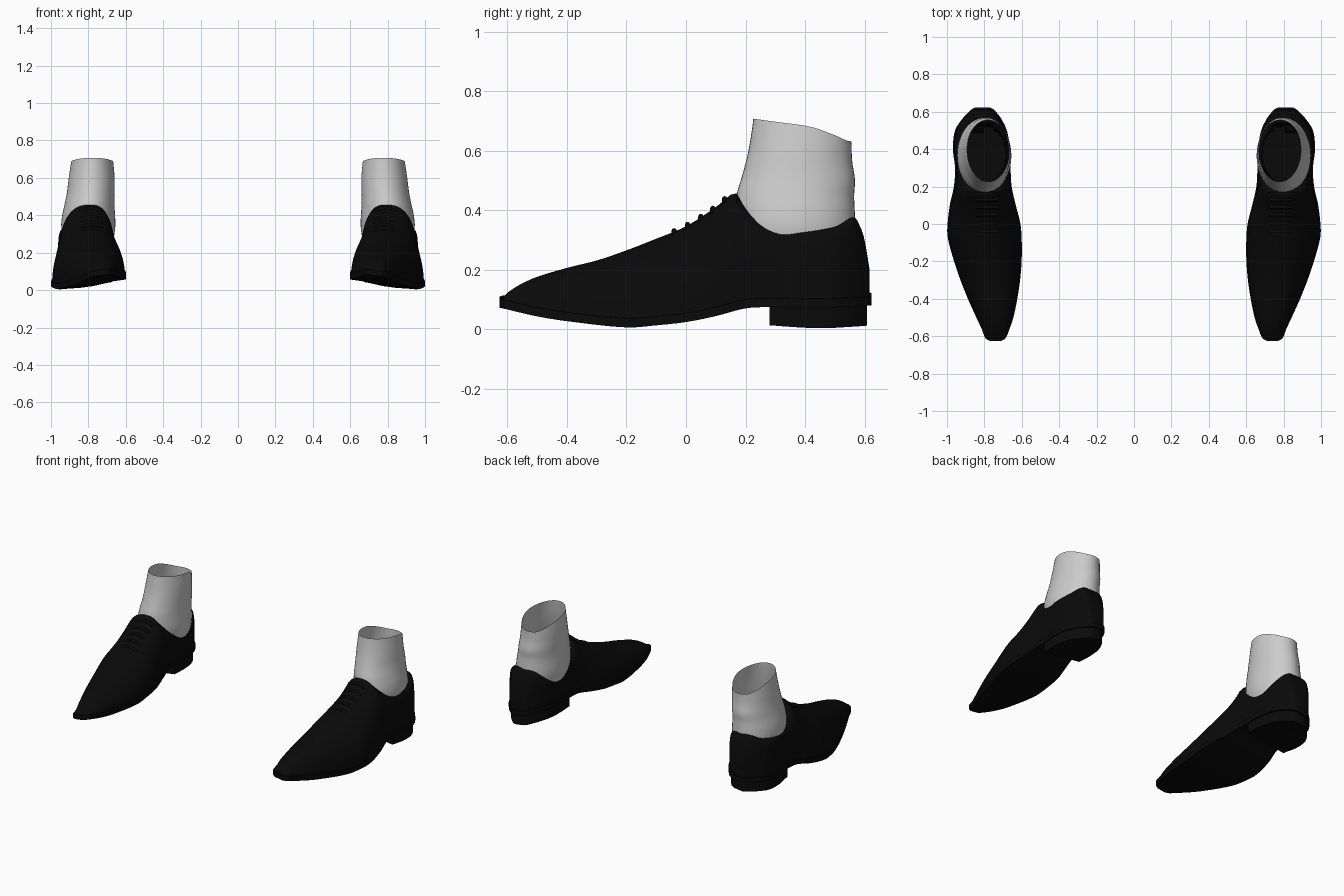
import bpy, bmesh, math

if "Cube" in bpy.data.objects:
    bpy.data.objects.remove(bpy.data.objects["Cube"])

def material(name, c):
    m = bpy.data.materials.new(name)
    m.diffuse_color = (*c, 1)
    m.use_nodes = True
    m.node_tree.nodes["Principled BSDF"].inputs["Base Color"].default_value = m.diffuse_color
    return m

black = material("black leather", (0.003, 0.003, 0.003))
grey = material("light grey sock", (0.6, 0.6, 0.6))

def curve(*pts):
    """Smooth interpolation through (position, value) points."""
    def slope(i):
        a, b = pts[max(i - 1, 0)], pts[min(i + 1, len(pts) - 1)]
        return (b[1] - a[1]) / (b[0] - a[0])
    def f(y):
        y = min(max(y, pts[0][0]), pts[-1][0])
        i = max(k for k in range(len(pts) - 1) if pts[k][0] <= y)
        (a, p), (b, q) = pts[i], pts[i + 1]
        h = b - a
        t = (y - a) / h
        return (p * (1 + 2 * t) * (1 - t) ** 2 + slope(i) * h * t * (1 - t) ** 2
                + q * t * t * (3 - 2 * t) + slope(i + 1) * h * t * t * (t - 1))
    return f

# shoe plan outline, sole line, top line, crown position and section squareness along y
inner = curve((-.625, .71), (-.612, .688), (-.56, .665), (-.5, .645), (-.4, .624), (-.3, .609), (-.2, .601),
              (-.1, .6), (0, .607), (.1, .632), (.2, .654), (.3, .66), (.4, .662), (.5, .68), (.56, .708),
              (.6, .738), (.617, .757), (.626, .78))
outer = curve((-.625, .77), (-.612, .793), (-.56, .815), (-.5, .843), (-.4, .888), (-.3, .928), (-.2, .962),
              (-.1, .99), (-.04, .999), (.1, .985), (.2, .963), (.3, .957), (.4, .968), (.5, .957), (.56, .92),
              (.6, .882), (.617, .862), (.626, .84))
under = curve((-.625, .072), (-.5, .043), (-.4, .027), (-.2, .006), (-.1, .013), (0, .024), (.1, .044),
              (.2, .07), (.28, .074), (.45, .072), (.626, .08))
top = curve((-.625, .088), (-.612, .11), (-.59, .13), (-.55, .154), (-.5, .176), (-.4, .206), (-.3, .231),
            (-.2, .265), (-.1, .304), (0, .346), (.1, .41), (.163, .459), (.18, .443), (.2, .416), (.25, .37),
            (.3, .346), (.36, .34), (.5, .347), (.565, .376), (.585, .345), (.6, .3), (.617, .2))
crown = curve((-.625, .74), (-.3, .765), (0, .782), (.2, .79), (.626, .812))
square = curve((-.625, 2), (-.3, 2.1), (0, 2.1), (.1, 2.2), (.17, 2.6), (.24, 4.5), (.32, 7), (.5, 7), (.626, 3))
ROLL = .14      # the sole tips towards the outer side

def roll(x, y):
    return ROLL * (outer(y) - x)

def spread(a, b, n):
    """Positions from a to b, denser at both ends."""
    return [(a + b) / 2 - (b - a) / 2 * math.cos(math.pi * i / n) for i in range(n + 1)]

def finish(ob, mat, angle=40):
    ob.data.materials.append(mat)
    mod = ob.modifiers.new("pair", 'MIRROR')
    mod.use_axis[0] = True
    bpy.ops.object.select_all(action='DESELECT')
    ob.select_set(True)
    bpy.context.view_layer.objects.active = ob
    if ob.type == 'MESH':
        bpy.ops.object.shade_smooth_by_angle(angle=math.radians(angle))

def loft(name, rings, mat, closed=True, caps=True, angle=40):
    bm = bmesh.new()
    vs = [[bm.verts.new(p) for p in r] for r in rings]
    n = len(rings[0])
    for a, b in zip(vs, vs[1:]):
        for i in range(n if closed else n - 1):
            j = (i + 1) % n
            bm.faces.new((a[i], a[j], b[j], b[i]))
    if caps:
        bm.faces.new(vs[0])
        bm.faces.new(vs[-1])
    bmesh.ops.recalc_face_normals(bm, faces=bm.faces[:])
    me = bpy.data.meshes.new(name)
    bm.to_mesh(me)
    bm.free()
    ob = bpy.data.objects.new(name, me)
    bpy.context.collection.objects.link(ob)
    finish(ob, mat, angle)
    return ob

# upper: arched sections, sunk to a floor inside the ankle opening
def arch(y, n=40):
    lo, hi = inner(y) + .006, outer(y) - .006
    c, w, e = (lo + hi) / 2, (hi - lo) / 2, square(y)
    ring = []
    for i in range(n + 1):
        t = math.pi * i / n
        u, v = math.cos(t), max(math.sin(t), 0)
        X = math.copysign(abs(u) ** (2 / e), u)
        Z = v ** (2 / e)
        x = c + w * X + (crown(y) - c) * Z * Z * (1 - abs(X))
        base = under(y) + .025 + roll(x, y)
        z = base + max(top(y) - base, .003) * Z
        if Z > .5 and ((x - .8) / .115) ** 2 + ((y - .37) / .165) ** 2 < 1:
            z = .15
        ring.append((x, y, z))
    return ring

loft("shoe_upper", [arch(y) for y in spread(-.621, .616, 100)], black)

# slab following the outline, used for the sole and the heel
def slab(name, ys, low, high, inset=0, shift=0):
    rings = []
    for y in ys:
        a, b = inner(y + shift) + inset, outer(y + shift) - inset
        rings.append([(x, y, f(y) + roll(x, y)) for x, f in ((a, low), (b, low), (b, high), (a, high))])
    loft(name, rings, black)

slab("sole", spread(-.626, .624, 70), under, lambda y: under(y) + .03)
slab("heel", spread(.28, .609, 30), curve((.28, .012), (.45, .002), (.61, .008)),
     lambda y: under(y) + .01, .008, .014)

# laces: short bars bent over the instep
for k, y in enumerate((-.04, .005, .05, .09, .13)):
    cu = bpy.data.curves.new("lace", 'CURVE')
    cu.dimensions = '3D'
    cu.bevel_depth = .009
    cu.bevel_resolution = 2
    cu.use_fill_caps = True
    sp = cu.splines.new('POLY')
    sp.points.add(6)
    for i, p in enumerate(sp.points):
        d = (i - 3) / 3
        p.co = (crown(y) + .058 * d, y, top(y) + .003 - .018 * d * d, 1)
    ob = bpy.data.objects.new(f"lace_{k + 1}", cu)
    bpy.context.collection.objects.link(ob)
    finish(ob, black)

# sock: open tube of oval rings with a sloping upper edge
x0 = curve((.24, .672), (.34, .656), (.45, .66), (.6, .66), (.7, .668))
x1 = curve((.24, .93), (.34, .945), (.4, .94), (.45, .929), (.52, .915), (.6, .905), (.7, .89))
y0 = curve((.24, .2), (.34, .165), (.45, .17), (.52, .19), (.6, .21), (.7, .226))
y1 = curve((.24, .555), (.34, .568), (.45, .565), (.5, .568), (.57, .558), (.7, .555))
rim = curve((.22, .708), (.3, .697), (.42, .68), (.5, .652), (.54, .634), (.56, .63))
rings = []
for k in range(25):
    f = k / 24
    ring = []
    for i in range(48):
        t = math.tau * i / 48
        s, c = math.sin(t), math.cos(t)
        z = .24 + f * (rim(.39 + .165 * s) - .24)
        ring.append(((x0(z) + x1(z)) / 2 + (x1(z) - x0(z)) / 2 * c,
                     (y0(z) + y1(z)) / 2 + (y1(z) - y0(z)) / 2 * s, z))
    rings.append(ring)
loft("sock", rings, grey, caps=False, angle=60)
